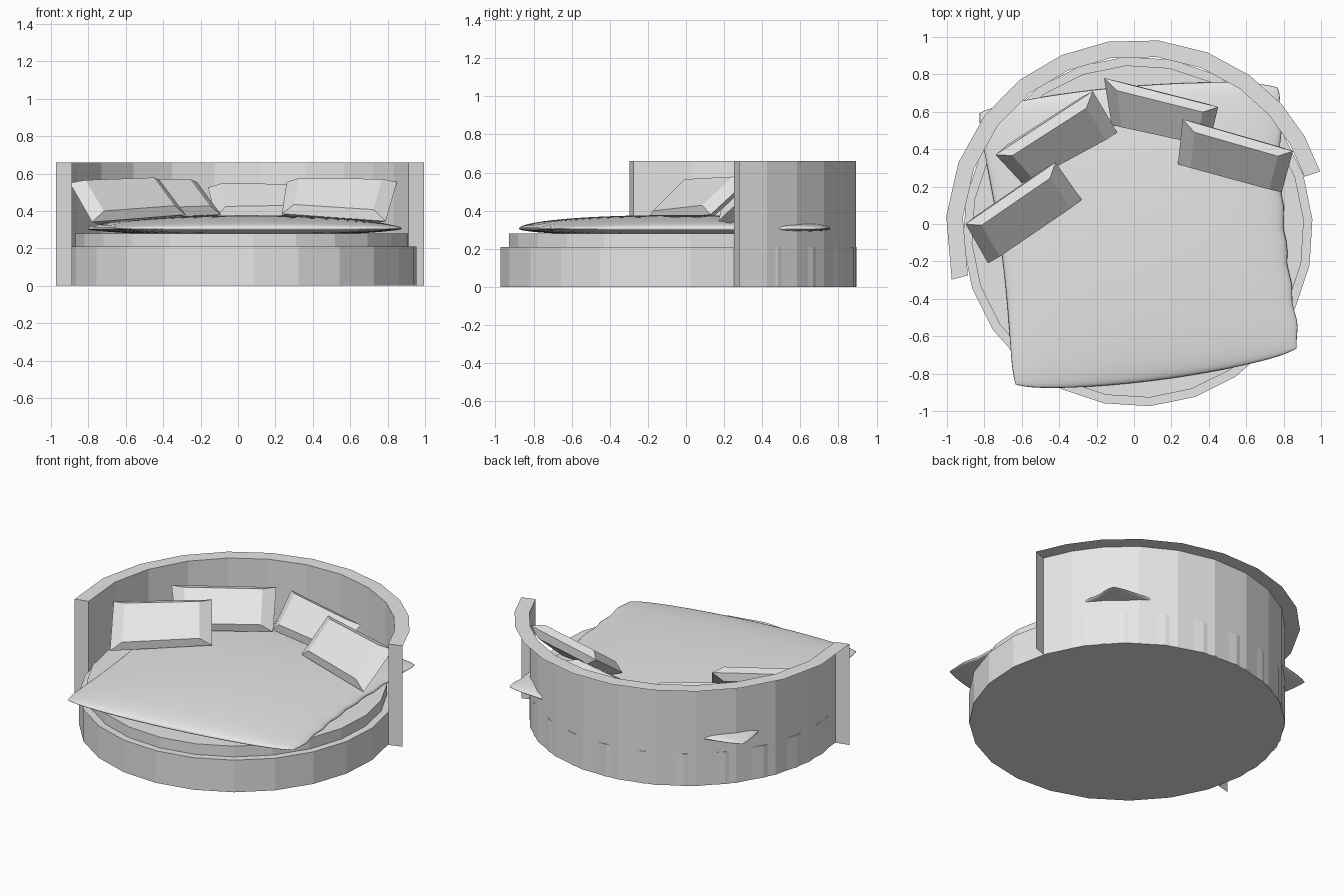
import bpy, bmesh, math
from mathutils import Vector

if "Cube" in bpy.data.objects:
    bpy.data.objects.remove(bpy.data.objects["Cube"], do_unlink=True)

CX, CY = 0.02, -0.04          # centre of the round bed

grey = bpy.data.materials.new("light grey")
grey.use_nodes = True
grey.diffuse_color = (0.8, 0.8, 0.8, 1)
grey.node_tree.nodes["Principled BSDF"].inputs["Base Color"].default_value = (0.8, 0.8, 0.8, 1)


def finish(name, bm, smooth=False):
    mesh = bpy.data.meshes.new(name)
    bm.to_mesh(mesh)
    bm.free()
    mesh.materials.append(grey)
    obj = bpy.data.objects.new(name, mesh)
    bpy.context.collection.objects.link(obj)
    for p in mesh.polygons:
        p.use_smooth = smooth
    return obj


def polar(r, deg, z):
    a = math.radians(deg)
    return Vector((CX + r * math.cos(a), CY + r * math.sin(a), z))


def disc(name, r, z0, z1):
    """Closed 24-sided drum."""
    bm = bmesh.new()
    angles = [4 + 15 * i for i in range(24)]
    low = [bm.verts.new(polar(r, a, z0)) for a in angles]
    high = [bm.verts.new(polar(r, a, z1)) for a in angles]
    bm.faces.new(low[::-1])
    bm.faces.new(high)
    for i in range(24):
        j = (i + 1) % 24
        bm.faces.new((low[i], low[j], high[j], high[i]))
    return finish(name, bm)


# Round base and mattress
disc("bed_base", 0.936, 0.0, 0.21)
disc("mattress", 0.89, 0.21, 0.28)

# Curved backrest: a single sheet with an overhanging rim and two end plates
bm = bmesh.new()
angles = [18.2, 29.7, 41.5, 54.5, 68.7, 83.8, 99, 113.5, 128, 143, 159, 175.5, 194.5]
R_IN, R_OUT, TOP = 0.938, 1.027, 0.66
rows = [[bm.verts.new(polar(r, a, z)) for r, z in ((R_IN, 0), (R_IN, TOP), (R_OUT, TOP))]
        for a in angles]
for a, b in zip(rows, rows[1:]):
    bm.faces.new((b[0], b[1], a[1], a[0]))
    bm.faces.new((a[1], b[1], b[2], a[2]))
for row, a, flip in ((rows[0], angles[0], 1), (rows[-1], angles[-1], -1)):
    foot = bm.verts.new(polar(R_OUT, a, 0))
    bm.faces.new((row[0], row[1], row[2], foot)[::-flip])
finish("curved_backrest", bm)

# Duvet: two domed sheets sharing one seam, corners placed on the bed
BL, BR = Vector((-0.655, -0.88)), Vector((0.90, -0.68))
TL, TR = Vector((-0.855, 0.61)), Vector((0.79, 0.75))
N = 36


def duvet_point(i, j, side):
    gu, gv = 2 * i / N - 1, 2 * j / N - 1
    u, v = math.sin(gu * math.pi / 2), math.sin(gv * math.pi / 2)
    k = 1 - 0.03 * (abs(u) * abs(v)) ** 8             # rounded corners
    u, v = u * k, v * k
    s, t = (u + 1) / 2, (v + 1) / 2
    p = (BL * (1 - s) + BR * s) * (1 - t) + (TL * (1 - s) + TR * s) * t
    p.x -= 0.045 * u * (1 - v * v)                    # pinched sides
    p.y += 0.055 * v * (1 - u * u)                    # full ends
    dome = max(0.0, math.cos(gu * math.pi / 2) * math.cos(gv * math.pi / 2)) ** 0.85
    ripple = 0.006 * math.sin(v * 22) * max(0, u) ** 6
    return Vector((p.x + ripple, p.y, 0.305 + (0.072 if side > 0 else -0.038) * dome))


bm = bmesh.new()
for side in (1, -1):
    g = [[bm.verts.new(duvet_point(i, j, side)) for j in range(N + 1)] for i in range(N + 1)]
    for i in range(N):
        for j in range(N):
            bm.faces.new((g[i][j], g[i + 1][j], g[i + 1][j + 1], g[i][j + 1])[::side])
bmesh.ops.remove_doubles(bm, verts=bm.verts, dist=0.0004)
finish("duvet", bm, smooth=True)


# Leaning cushions: a sharp seam rectangle with a raised panel front and back
def cushion(name, bl, br, tr, tl, bulge=0.045):
    seam = [Vector(p) for p in (bl, br, tr, tl)]
    n = (seam[1] - seam[0]).cross(seam[3] - seam[0]).normalized()
    bm = bmesh.new()
    ring = [bm.verts.new(p) for p in seam]
    for side in (1, -1):
        panel = []
        for s, t in ((0.12, 0.1), (0.88, 0.1), (0.88, 0.9), (0.12, 0.9)):
            p = seam[0].lerp(seam[1], s).lerp(seam[3].lerp(seam[2], s), t)
            panel.append(bm.verts.new(p + n * bulge * side))
        bm.faces.new(panel[::side])
        for i in range(4):
            j = (i + 1) % 4
            bm.faces.new((ring[i], ring[j], panel[j], panel[i])[::side])
    finish(name, bm)


cushion("cushion_far_right", (-0.78, -0.21, 0.34), (-0.28, 0.13, 0.38),
        (-0.42, 0.33, 0.565), (-0.90, 0.0, 0.55))
cushion("cushion_right", (-0.60, 0.22, 0.36), (-0.09, 0.49, 0.38),
        (-0.22, 0.71, 0.555), (-0.74, 0.37, 0.56))
cushion("cushion_left", (-0.12, 0.53, 0.37), (0.40, 0.42, 0.38),
        (0.45, 0.625, 0.52), (-0.16, 0.78, 0.525))
cushion("cushion_far_left", (0.235, 0.32, 0.385), (0.79, 0.17, 0.345),
        (0.85, 0.39, 0.555), (0.26, 0.56, 0.555))
